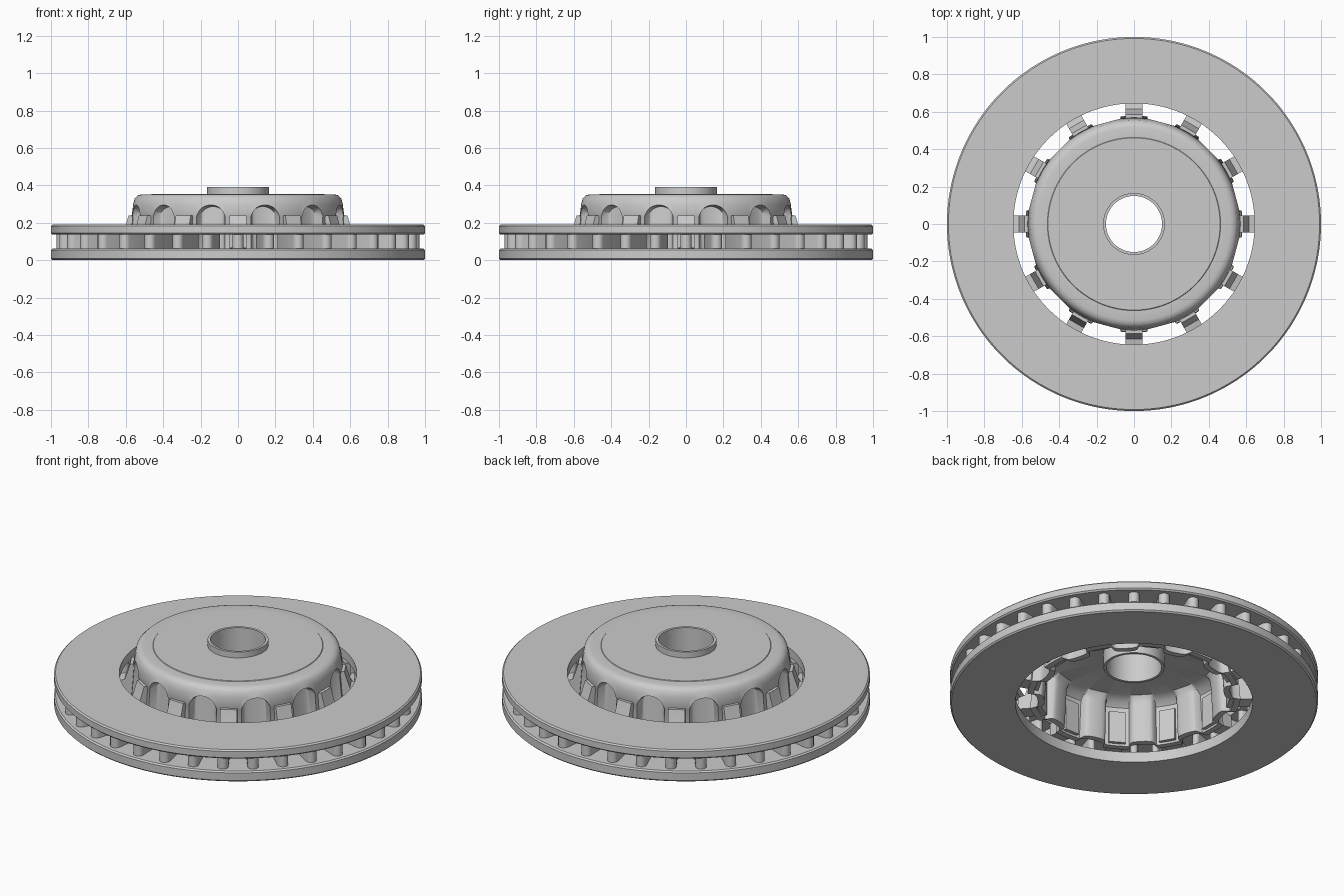
import bpy, bmesh, math
from math import sin, cos, pi, radians

if "Cube" in bpy.data.objects:
    bpy.data.objects.remove(bpy.data.objects["Cube"])


def finish(name, bm, angle=35):
    bmesh.ops.recalc_face_normals(bm, faces=bm.faces)
    me = bpy.data.meshes.new(name)
    bm.to_mesh(me)
    bm.free()
    ob = bpy.data.objects.new(name, me)
    bpy.context.collection.objects.link(ob)
    bpy.ops.object.select_all(action='DESELECT')
    ob.select_set(True)
    bpy.context.view_layer.objects.active = ob
    bpy.ops.object.shade_smooth_by_angle(angle=radians(angle))
    return ob


def revolve(name, profile, steps):
    """Closed lathe; profile(angle) gives (radius, z) points."""
    bm = bmesh.new()
    rows = []
    for i in range(steps):
        a = 2 * pi * i / steps
        rows.append([bm.verts.new((r * cos(a), r * sin(a), z)) for r, z in profile(a)])
    n = len(rows[0])
    for i in range(steps):
        p, q = rows[i], rows[(i + 1) % steps]
        for j in range(n):
            k = (j + 1) % n
            bm.faces.new((p[j], q[j], q[k], p[k]))
    return finish(name, bm)


def prism(bm, bottom, top):
    """Solid between two matching loops of 3D points."""
    a = [bm.verts.new(p) for p in bottom]
    b = [bm.verts.new(p) for p in top]
    bm.faces.new(a)
    bm.faces.new(b)
    for i in range(len(a)):
        j = (i + 1) % len(a)
        bm.faces.new((a[i], a[j], b[j], b[i]))


def turned(pts, a):
    return [(x * cos(a) - y * sin(a), x * sin(a) + y * cos(a), z) for x, y, z in pts]


# friction rings
def ring(name, z0, z1):
    c = 0.008
    pts = [(0.645, z0), (1 - c, z0), (1, z0 + c), (1, z1 - c), (1 - c, z1), (0.645, z1)]
    revolve(name, lambda a: pts, 180)


ring("lower_ring", 0.0, 0.062)
ring("upper_ring", 0.137, 0.19)

# radial cooling vanes with rounded ends
bm = bmesh.new()
outline = [(0.94 + 0.03 * cos(t), 0.03 * sin(t)) for t in [pi * (i / 8 - 0.5) for i in range(9)]]
outline += [(0.675 + 0.02 * cos(t), 0.02 * sin(t)) for t in [pi * (i / 8 + 0.5) for i in range(9)]]
for i in range(36):
    a = 2 * pi * i / 36
    prism(bm, turned([(x, y, 0.055) for x, y in outline], a),
          turned([(x, y, 0.145) for x, y in outline], a))
finish("cooling_vanes", bm)


# hat: scalloped thin wall, flat top and central hub tube
def hat_profile(a):
    d = (math.degrees(a) % 30 - 15) / 7.5
    inside = abs(d) <= 1
    arch = math.sqrt(max(0, 1 - d * d))
    s = 0.055 * arch ** 0.4 if inside else 0.0
    zt = 0.235 + 0.06 * arch
    return [(0.15, 0.22), (0.15, 0.39), (0.165, 0.39), (0.165, 0.355),
            (0.46, 0.355), (0.463, 0.352), (0.515, 0.352), (0.535, 0.347), (0.553, 0.33),
            (0.560, 0.30), (0.563 + 0.1 * (0.295 - zt), zt),
            (0.565 - s, zt - 0.008), (0.58 - s, 0.04),
            (0.545 - s, 0.04), (0.53 - s, 0.27), (0.505 - s * 0.6, 0.295),
            (0.46, 0.315), (0.165, 0.315), (0.165, 0.22)]


revolve("hat", hat_profile, 360)

# pegs joining hat to the rings, with a flared lug
bm = bmesh.new()
side = [(0.52, 0.05), (0.655, 0.065), (0.655, 0.137), (0.615, 0.145),
        (0.598, 0.195), (0.585, 0.24), (0.52, 0.24)]
for i in range(12):
    a = pi * i / 6
    prism(bm, turned([(r, -0.046, z) for r, z in side], a),
          turned([(r, 0.046, z) for r, z in side], a))
finish("connecting_pegs", bm)
